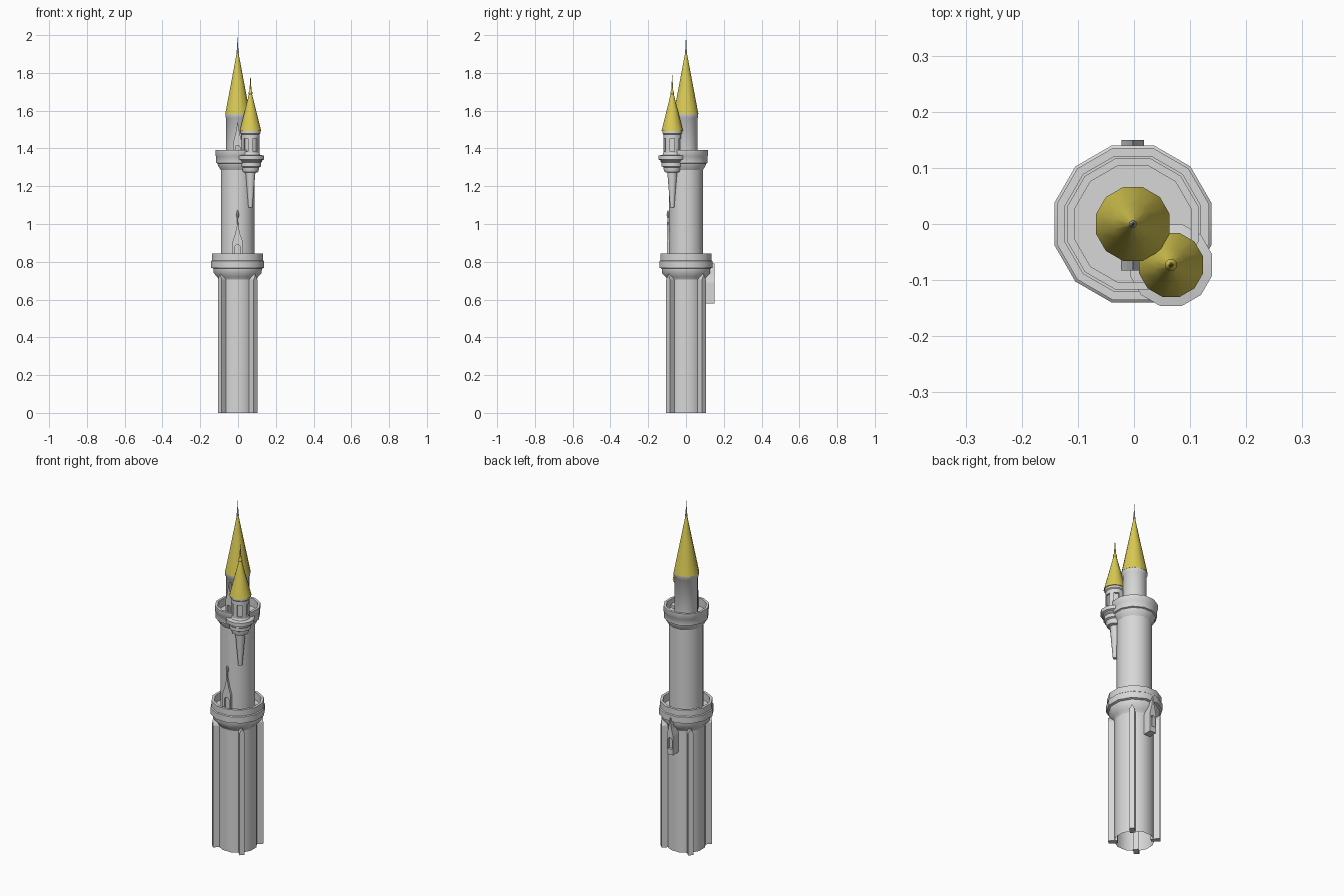
import bpy, bmesh, math
from mathutils import Vector, Matrix

if "Cube" in bpy.data.objects:
    bpy.data.objects.remove(bpy.data.objects["Cube"])

AX, AY = -0.002, 0.0          # main tower axis
TX, TY = 0.066, -0.073        # corner turret axis
SEG = 12


def material(name, rgb):
    m = bpy.data.materials.new(name)
    m.diffuse_color = (*rgb, 1)
    m.use_nodes = True
    m.node_tree.nodes["Principled BSDF"].inputs["Base Color"].default_value = m.diffuse_color
    return m


STONE = material("pale_stone", (0.68, 0.68, 0.68))
GOLD = material("yellow_roof", (0.70, 0.59, 0.085))


def finish(bm, name, mat, smooth=True):
    bmesh.ops.recalc_face_normals(bm, faces=bm.faces[:])
    me = bpy.data.meshes.new(name)
    bm.to_mesh(me)
    bm.free()
    me.materials.append(mat)
    if smooth:
        me.shade_smooth()
        me.set_sharp_from_angle(angle=math.radians(38))
    ob = bpy.data.objects.new(name, me)
    bpy.context.collection.objects.link(ob)
    return ob


def lathe_bm(profile, x, y, seg=SEG):
    """Spin (radius, z) points into a faceted ring of sides."""
    bm = bmesh.new()
    rings = []
    for r, z in profile:
        if r < 1e-5:
            rings.append([bm.verts.new((x, y, z))])
            continue
        rings.append([bm.verts.new((x + r * math.cos((i + .5) * math.tau / seg),
                                    y + r * math.sin((i + .5) * math.tau / seg), z))
                      for i in range(seg)])
    for a, b in zip(rings, rings[1:]):
        for i in range(seg):
            j = (i + 1) % seg
            if len(a) == 1:
                bm.faces.new((a[0], b[j], b[i]))
            elif len(b) == 1:
                bm.faces.new((a[i], a[j], b[0]))
            else:
                bm.faces.new((a[i], a[j], b[j], b[i]))
    return bm


def lathe(name, profile, mat=STONE, x=AX, y=AY, seg=SEG):
    return finish(lathe_bm(profile, x, y, seg), name, mat)


def prism(name, outline, y0, y1, matrix=Matrix()):
    """Extrude an (x, z) outline between two depths."""
    bm = bmesh.new()
    f = bm.faces.new([bm.verts.new((x, y0, z)) for x, z in outline])
    g = bmesh.ops.extrude_face_region(bm, geom=[f])
    vs = [v for v in g["geom"] if isinstance(v, bmesh.types.BMVert)]
    bmesh.ops.translate(bm, verts=vs, vec=(0, y1 - y0, 0))
    bmesh.ops.triangulate(bm, faces=[f for f in bm.faces if len(f.verts) > 4])
    bm.transform(matrix)
    return finish(bm, name, STONE, False)


# Main tower shafts
lathe("lower_shaft", [(.104, 0), (.104, .76)])
lathe("middle_shaft", [(.092, .79), (.092, 1.33)])
lathe("top_shaft", [(.063, 1.34), (.063, 1.56), (.067, 1.565), (.067, 1.588), (0, 1.588)])

# Corbelled galleries with hollow parapets
lathe("lower_gallery", [(.104, .705), (.112, .72), (.131, .74), (.133, .764), (.145, .768),
                        (.145, .804), (.140, .808), (.140, .843), (.125, .843),
                        (.125, .80), (.09, .80)])
lathe("upper_gallery", [(.092, 1.285), (.108, 1.31), (.110, 1.32), (.118, 1.323),
                        (.118, 1.358), (.121, 1.362), (.121, 1.392), (.107, 1.392),
                        (.107, 1.345), (.05, 1.345)])

# Main roof and its spike
lathe("main_roof", [(.06, 1.583), (.068, 1.583), (.036, 1.745), (.005, 1.905)], GOLD)
lathe("main_roof_spike", [(.005, 1.90), (.007, 1.91), (.004, 1.925), (0, 2.0)], STONE, seg=8)

# Four diagonal buttresses with gabled tops
for k in range(4):
    m = Matrix.Translation((AX, AY, 0)) @ Matrix.Rotation(math.radians(45 + 90 * k), 4, 'Z')
    w = .014
    prism("buttress_%d" % (k + 1),
          [(-w, 0), (w, 0), (w, .705), (0, .735), (-w, .705)], .085, .134, m)


def arch_outline(half, z0, spring, eaves, peak, ow):
    """Gabled frame with an open round arch below."""
    pts = [(-half, z0), (-half, eaves), (-half * .5, eaves + (peak - eaves) * .38),
           (0, peak), (half * .5, eaves + (peak - eaves) * .38), (half, eaves), (half, z0)]
    pts += [(ow, z0)]
    pts += [(ow * math.cos(a), spring + ow * math.sin(a))
            for a in [i * math.pi / 8 for i in range(9)]]
    return pts + [(-ow, z0)]


def gable(name, half, z0, spring, eaves, peak, ow, y_in, y_out, turn=0):
    m = Matrix.Translation((AX, AY, 0)) @ Matrix.Rotation(turn, 4, 'Z')
    return prism(name, arch_outline(half, z0, spring, eaves, peak, ow), -y_in, -y_out, m)


# Front doorways on the galleries and the hanging bay at the back
gable("middle_doorway", .026, .80, .875, .91, 1.01, .015, .08, .101)
lathe("middle_doorway_finial", [(0, .99), (.004, .995), (.003, 1.03), (.007, 1.04),
                                (.008, 1.052), (.005, 1.065), (0, 1.075)],
      x=AX, y=-.095, seg=8)
gable("top_doorway", .021, 1.345, 1.405, 1.44, 1.545, .012, .05, .083)
gable("back_bay", .020, .61, .665, .69, .79, .012, .09, .150, math.pi)
prism("back_bay_sill", [(-.020, .58), (.020, .58), (.020, .612), (-.020, .612)], .09, .150,
      Matrix.Translation((AX, AY, 0)))
prism("back_bay_panel", [(-.013, .61), (.013, .61), (.013, .685), (-.013, .685)], .09, .135,
      Matrix.Translation((AX, AY, 0)))

# Corner turret: tapering bracket and stepped corbels
lathe("turret_bracket", [(0, 1.087), (.011, 1.087), (.027, 1.275)], x=TX, y=TY)
lathe("turret_corbels", [(.02, 1.27), (.042, 1.275), (.048, 1.295), (.048, 1.30), (.058, 1.305),
                         (.058, 1.325), (.064, 1.33), (.064, 1.337), (.0755, 1.342),
                         (.0755, 1.362), (.053, 1.366), (.049, 1.375), (0, 1.375)],
      x=TX, y=TY)

# Turret room with windows inset on alternate sides
bm = lathe_bm([(.049, 1.37), (.049, 1.385), (.049, 1.452), (.049, 1.475), (.054, 1.48),
               (.054, 1.496), (0, 1.496)], TX, TY)
wins = []
for f in bm.faces:
    c = f.calc_center_median()
    a = math.degrees(math.atan2(c.y - TY, c.x - TX)) % 60
    if 1.39 < c.z < 1.44 and min(a, 60 - a) < 5:
        wins.append(f)
bmesh.ops.inset_individual(bm, faces=wins, thickness=.005)
g = bmesh.ops.extrude_discrete_faces(bm, faces=wins)
for f in g["faces"]:
    c = f.calc_center_median()
    d = Vector((TX - c.x, TY - c.y, 0)).normalized() * .01
    bmesh.ops.translate(bm, verts=f.verts[:], vec=d)
finish(bm, "turret_room", STONE)

# Turret roof with collar and spike
lathe("turret_roof", [(.05, 1.492), (.059, 1.492), (.031, 1.60), (.008, 1.69)],
      GOLD, TX, TY)
lathe("turret_roof_spike", [(.006, 1.68), (.011, 1.69), (.011, 1.698), (.006, 1.705),
                            (.004, 1.735), (0, 1.793)], GOLD, TX, TY, 8)
